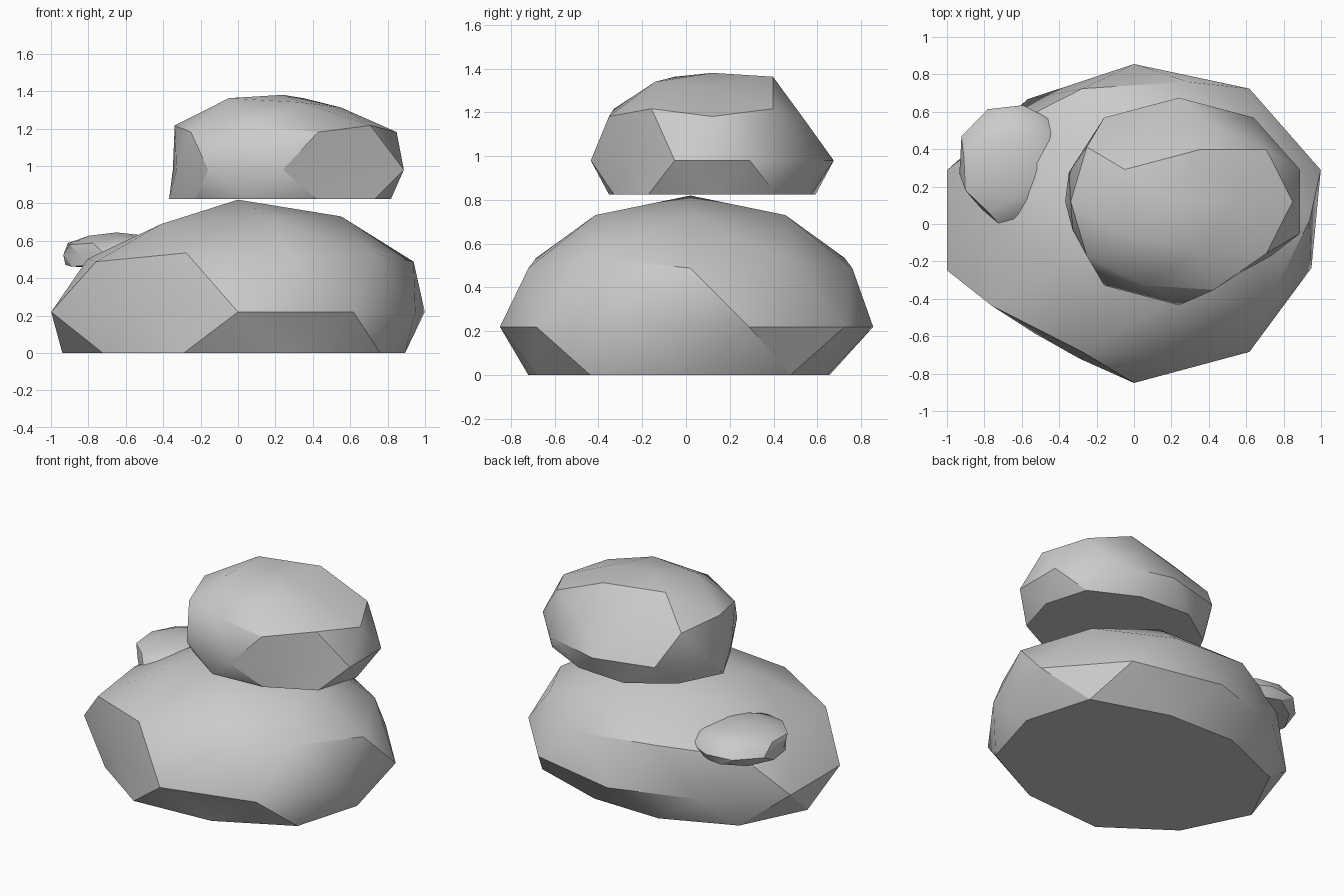
import bpy, math
from mathutils import Vector

if "Cube" in bpy.data.objects:
    bpy.data.objects.remove(bpy.data.objects["Cube"], do_unlink=True)

stone = bpy.data.materials.new("grey stone")
stone.use_nodes = True
grey = (0.6, 0.6, 0.6, 1)
stone.diffuse_color = grey
stone.node_tree.nodes["Principled BSDF"].inputs["Base Color"].default_value = grey


def rock(name, centre, radii, floor, dents, turn=0):
    """Chipped boulder: push some points inwards, then flatten the underside."""
    bpy.ops.mesh.primitive_ico_sphere_add(subdivisions=2, radius=1)
    ob = bpy.context.object
    ob.name = name
    verts = ob.data.vertices
    chips = []
    for direction, factor in dents:
        d = Vector(direction)
        chips.append((min(verts, key=lambda v: (v.co - d).length), factor))
    for v, factor in chips:
        v.co *= factor
    c, s = math.cos(turn), math.sin(turn)
    for v in verts:
        x, y, z = (a * r for a, r in zip(v.co, radii))
        v.co = (centre[0] + c * x - s * y,
                centre[1] + s * x + c * y,
                max(floor, centre[2] + z))
    ob.data.materials.append(stone)
    bpy.ops.object.shade_smooth_by_angle(angle=math.radians(30))
    return ob


# Broad bottom boulder
rock("base_rock", (0, 0.02, 0.22), (1.05, 0.87, 0.6), 0, [
    ((-.59, -.81, 0), .86),
    ((-.59, .81, 0), .92),
    ((.95, -.31, 0), .95),
    ((0, 1, 0), .96),
    ((-.43, .31, .85), .92),
    ((-.43, -.31, .85), .92),
    ((-.85, 0, .53), .9),
    ((.26, .81, -.53), .89),
    ((-.28, .85, -.45), .86),
])

# Boulder balanced on top
rock("top_rock", (0.24, 0.12, 0.98), (0.68, 0.555, 0.45), 0.825, [
    ((.59, -.81, 0), .84),
    ((-.95, .31, 0), .91),
    ((-.95, -.31, 0), .88),
    ((0, 0, 1), .89),
    ((.53, 0, .85), .87),
    ((.16, -.5, .85), .94),
    ((.28, .85, .45), .9),
    ((-.26, .81, .53), .86),
])

# Small flat stone wedged at the rear right side
rock("side_rock", (-0.65, 0.315, 0.525), (0.31, 0.335, 0.12), 0.46, [
    ((-.59, -.81, 0), .86),
    ((-.95, -.31, 0), .92),
    ((0, 1, 0), .97),
], turn=math.radians(-10))
